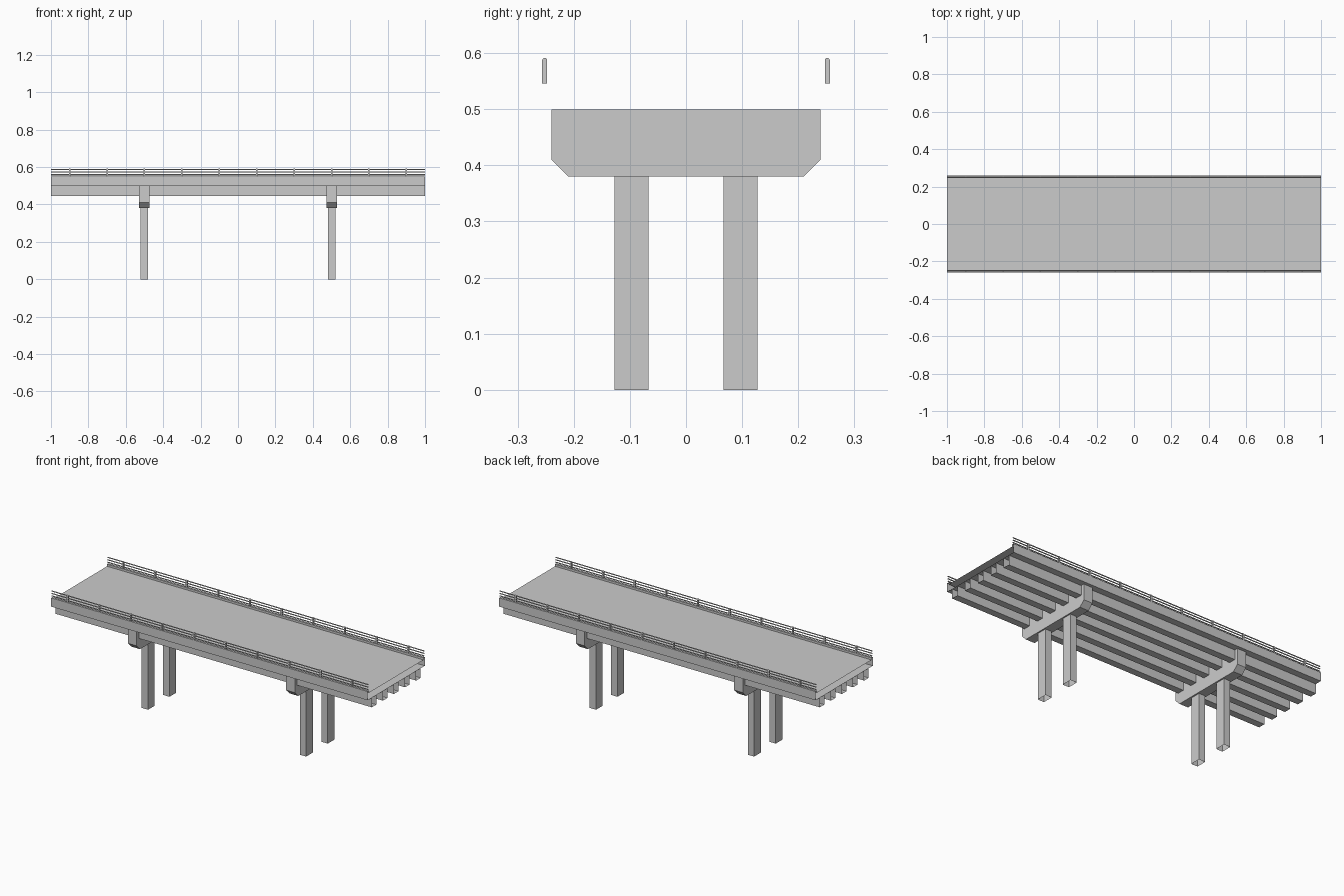
import bpy, bmesh, math

if "Cube" in bpy.data.objects:
    bpy.data.objects.remove(bpy.data.objects["Cube"])


def prism(name, profile, axis, spans, capped):
    """Sweep a closed 2D profile along x (profile = y,z) or z (profile = x,y)."""
    bm = bmesh.new()
    n = len(profile)
    for lo, hi in spans:
        rings = []
        for t in (lo, hi):
            pts = [(t, a, b) if axis == 'x' else (a, b, t) for a, b in profile]
            rings.append([bm.verts.new(p) for p in pts])
        lower, upper = rings
        for i in range(n):
            j = (i + 1) % n
            bm.faces.new((lower[i], lower[j], upper[j], upper[i]))
        if capped:
            bm.faces.new(lower[::-1])
            bm.faces.new(upper)
    mesh = bpy.data.meshes.new(name)
    bm.to_mesh(mesh)
    bm.free()
    obj = bpy.data.objects.new(name, mesh)
    bpy.context.collection.objects.link(obj)
    return obj


def rect(cx, cy, w, h):
    return [(cx - w / 2, cy - h / 2), (cx + w / 2, cy - h / 2),
            (cx + w / 2, cy + h / 2), (cx - w / 2, cy + h / 2)]


FULL = [(-1, 1)]

# Deck shell with a raised kerb on each edge, open at both ends
half = [(0.258, 0.50), (0.258, 0.55), (0.246, 0.55), (0.246, 0.538)]
deck = half + [(-y, z) for y, z in reversed(half)]
prism("deck", deck, 'x', FULL, False)

# Five girders under the deck, open at both ends
for i in range(5):
    prism(f"girder_{i + 1}", rect(-0.2 + 0.1 * i, 0.4725, 0.04, 0.055), 'x', FULL, False)

# Two piers: chamfered cap on a pair of columns with open bottoms
cap = [(-0.24, 0.41), (-0.21, 0.38), (0.21, 0.38), (0.24, 0.41), (0.24, 0.50), (-0.24, 0.50)]
for side, px in (("left", -0.5), ("right", 0.5)):
    prism(f"{side}_pier_cap", cap, 'x', [(px - 0.028, px + 0.028)], True)
    for row, py in (("front", -0.097), ("back", 0.097)):
        prism(f"{side}_{row}_column", rect(px, py, 0.04, 0.06), 'z', [(0, 0.38)], False)

# Railings: ten round-topped posts and three thin open rails per side
post_spans = [(-0.9 + 0.2 * i - 0.004, -0.9 + 0.2 * i + 0.004) for i in range(10)]
for side, ry in (("front", -0.252), ("back", 0.252)):
    r = 0.0045
    post = [(ry - r, 0.546), (ry + r, 0.546)]
    post += [(ry + r * math.cos(a), 0.587 + r * math.sin(a))
             for a in (math.pi * k / 6 for k in range(7))]
    prism(f"{side}_rail_posts", post, 'x', post_spans, True)
    for k, rz in enumerate((0.559, 0.573, 0.587)):
        rail = [(ry + 0.003 * math.cos(math.tau * s / 8),
                 rz + 0.003 * math.sin(math.tau * s / 8)) for s in range(8)]
        prism(f"{side}_rail_{k + 1}", rail, 'x', FULL, False)
